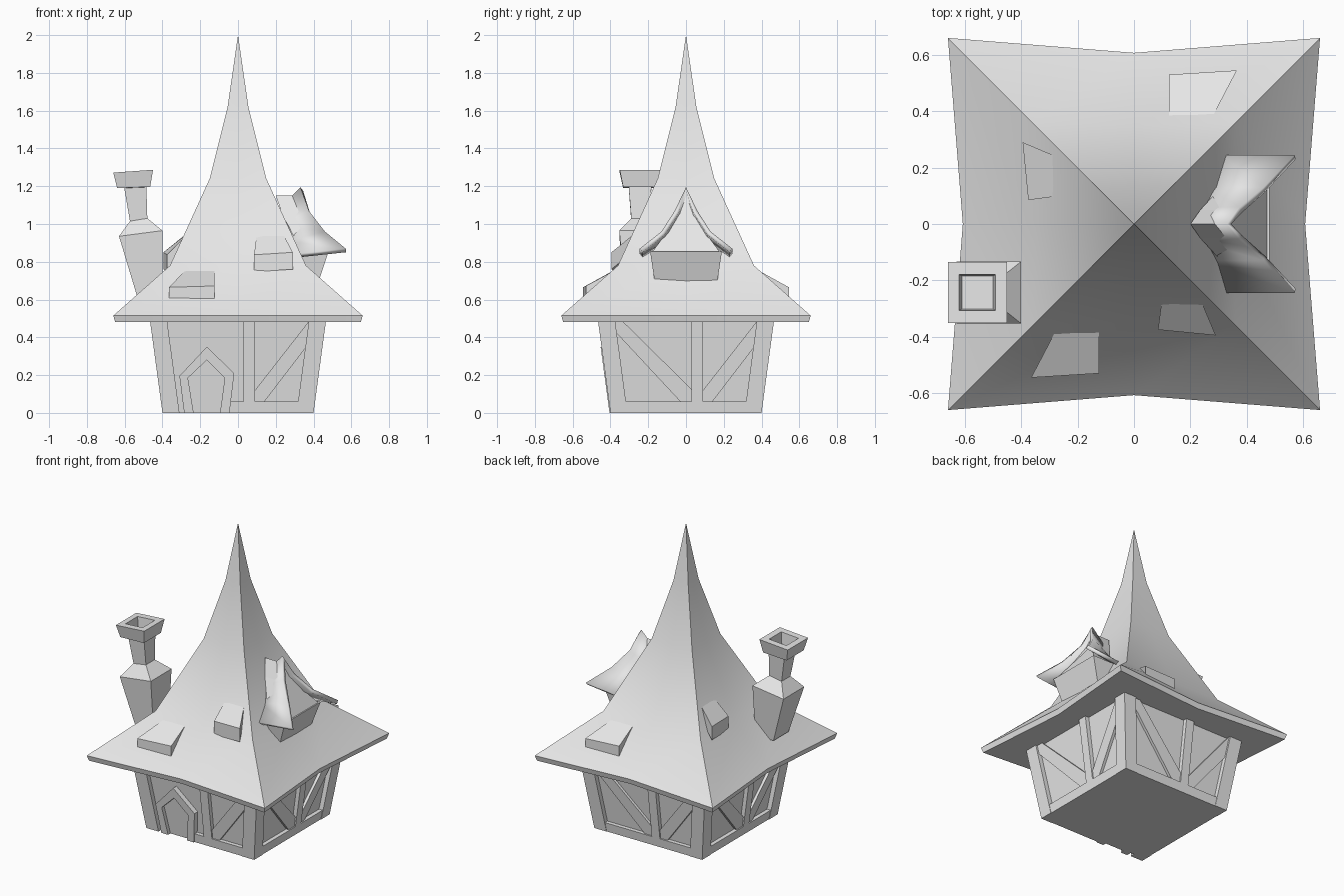
import bpy, bmesh, math
from mathutils import Matrix, Vector

if "Cube" in bpy.data.objects:
    bpy.data.objects.remove(bpy.data.objects["Cube"], do_unlink=True)

grey = bpy.data.materials.new("plain_grey")
grey.use_nodes = True
grey.diffuse_color = (0.8, 0.8, 0.8, 1)
grey.node_tree.nodes["Principled BSDF"].inputs["Base Color"].default_value = (0.8, 0.8, 0.8, 1)


def finish(name, bm, recalc=True):
    bmesh.ops.remove_doubles(bm, verts=bm.verts, dist=0.0005)
    if recalc:
        bmesh.ops.recalc_face_normals(bm, faces=bm.faces)
    mesh = bpy.data.meshes.new(name)
    bm.to_mesh(mesh)
    bm.free()
    mesh.materials.append(grey)
    ob = bpy.data.objects.new(name, mesh)
    bpy.context.collection.objects.link(ob)
    return ob


def loft(name, rings):
    """Skin equal-sized rings in order and cap both ends."""
    bm = bmesh.new()
    loops = [[bm.verts.new(p) for p in ring] for ring in rings]
    n = len(loops[0])
    for a, b in zip(loops, loops[1:]):
        for i in range(n):
            bm.faces.new((a[i], a[(i + 1) % n], b[(i + 1) % n], b[i]))
    bm.faces.new(loops[0])
    bm.faces.new(loops[-1])
    return finish(name, bm)


def smooth(ob, degrees=35):
    bpy.ops.object.select_all(action="DESELECT")
    ob.select_set(True)
    bpy.context.view_layer.objects.active = ob
    bpy.ops.object.shade_smooth_by_angle(angle=math.radians(degrees))


def rect(x0, x1, y0, y1, z0, z1):
    """Four-cornered ring, z0 on its low-x side and z1 on its high-x side."""
    return [(x0, y0, z0), (x1, y0, z1), (x1, y1, z1), (x0, y1, z0)]


def wall_plate(name, outline, side, depth, back=-0.06):
    """Extrude a (u, z) outline on one of the four leaning walls."""
    turn = Matrix.Rotation(side * math.pi / 2, 3, "Z")
    def at(d):
        return [turn @ Vector((u, -(0.40 + 0.135 * z + d), z)) for u, z in outline]
    return loft(name, [at(back), at(depth)])


# Main roof: flared square spire with eaves drawn in at mid-side
def roof_ring(h, z, mid):
    m = h * mid
    return [(h, h, z), (0, m, z), (-h, h, z), (-m, 0, z),
            (-h, -h, z), (0, -m, z), (h, -h, z), (m, 0, z)]

roof = loft("main_roof", [roof_ring(*r) for r in (
    (0.65, 0.48, 0.92), (0.66, 0.515, 0.92), (0.36, 0.78, 0.97),
    (0.15, 1.24, 1), (0.055, 1.62, 1), (0, 2, 1))])
smooth(roof)

# Leaning walls
loft("walls", [rect(-h, h, -h, h, z, z) for h, z in ((0.37, 0), (0.435, 0.485))])

# Timber frame on each side, numbered front, +x, back, -x
POST = [(0.03, 0.06), (0.09, 0.06), (0.09, 0.485), (0.03, 0.485)]
RIGHT_BRACE = [(0.09, 0.06), (0.14, 0.06), (0.37, 0.36), (0.39, 0.485), (0.375, 0.485), (0.09, 0.12)]
LEFT_BRACE = [(0.03, 0.06), (0.03, 0.125), (-0.335, 0.485), (-0.385, 0.485), (-0.375, 0.43), (-0.03, 0.06)]
for side, label in enumerate(("front", "left", "back", "right")):
    wall_plate(label + "_centre_post", POST, side, -0.003)
    wall_plate(label + "_rising_brace", RIGHT_BRACE, side, -0.012)
    start = -0.06
    if side:
        wall_plate(label + "_falling_brace", LEFT_BRACE, side, -0.012)
        start = -0.33
    wall_plate(label + "_sill", [(start, 0), (0.33, 0), (0.33, 0.06), (start, 0.06)], side, -0.003)

    # Corner post
    turn = Matrix.Rotation(side * math.pi / 2, 3, "Z")
    loft(label + "_corner_post", [[turn @ Vector(p) for p in rect(a, b, -b, -a, z, z)]
                                  for a, b, z in ((0.31, 0.40, 0), (0.375, 0.4655, 0.485))])

# Door and its pointed frame
inner = [(-0.235, 0), (-0.265, 0.185), (-0.165, 0.28), (-0.07, 0.185), (-0.095, 0)]
outer = [(-0.285, 0), (-0.31, 0.195), (-0.165, 0.35), (-0.02, 0.21), (-0.045, 0)]
wall_plate("door", inner, 0, -0.02)
for i, (a, b) in enumerate(zip(range(4), range(1, 5))):
    wall_plate(f"door_frame_{i + 1}", [inner[a], outer[a], outer[b], inner[b]], 0, 0.005)

# Wedge-shaped roof hatches, sunk into the roof slope
wide = [(-0.26, -0.345, 0.775), (-0.125, -0.34, 0.775), (-0.125, -0.53, 0.672), (-0.365, -0.545, 0.665)]
narrow = [(0.10, -0.26, 0.955), (0.235, -0.265, 0.955), (0.29, -0.395, 0.85), (0.085, -0.375, 0.837)]

def hatch(name, top, place):
    spots = [Vector(place(*p)) for p in top]
    loft(name, [spots, [p - Vector((0, 0, 0.09)) for p in spots]])

hatch("front_wide_hatch", wide, lambda x, y, z: (x, y, z))
hatch("back_wide_hatch", wide, lambda x, y, z: (-x, -y, z))
hatch("front_narrow_hatch", narrow, lambda x, y, z: (x, y, z))
hatch("side_narrow_hatch", narrow, lambda x, y, z: (y, x, z))

# Dormer roof: curved gable, rows of y, front x, front z, back x, back z
half = [(0, 0.33, 1.195, 0.20, 1.06), (0.06, 0.375, 1.07, 0.22, 0.99),
        (0.13, 0.46, 0.96, 0.26, 0.91), (0.245, 0.57, 0.87, 0.31, 0.842)]
rows = [(-r[0],) + r[1:] for r in reversed(half[1:])] + half
bm = bmesh.new()
front = [bm.verts.new((xf, y, zf)) for y, xf, zf, xb, zb in rows]
back = [bm.verts.new((xb, y, zb)) for y, xf, zf, xb, zb in rows]
for i in range(len(rows) - 1):
    bm.faces.new((front[i], front[i + 1], back[i + 1], back[i]))
dormer_roof = finish("dormer_roof", bm, recalc=False)
smooth(dormer_roof)
solid = dormer_roof.modifiers.new("thickness", "SOLIDIFY")
solid.thickness = 0.025
solid.offset = -1

# Dormer bay and the leaning gable above it
loft("dormer_bay", [
    [(0.25, -w, z), (x, -w, z), (x, w, z), (0.25, w, z)]
    for w, x, z in ((0.165, 0.425, 0.69), (0.19, 0.48, 0.855))])
gable_half = [(0.18, 0.475, 0.85), (0.11, 0.41, 0.945), (0.05, 0.355, 1.05)]
gable = gable_half + [(0, 0.32, 1.15)] + [(-y, x, z) for y, x, z in reversed(gable_half)]
loft("dormer_gable", [[(x - d, y, z) for y, x, z in gable] for d in (0, 0.12)])

# Crooked chimney: base, shoulder, shaft, cap and flue
stack = [(-0.535, -0.40, 0.08, 0.62, 0.62), (-0.63, -0.40, 0.11, 0.935, 0.965),
         (-0.572, -0.48, 0.047, 1.015, 1.03), (-0.602, -0.485, 0.06, 1.19, 1.195),
         (-0.64, -0.465, 0.09, 1.19, 1.197), (-0.66, -0.45, 0.108, 1.272, 1.287),
         (-0.62, -0.492, 0.064, 1.275, 1.284), (-0.61, -0.50, 0.058, 1.20, 1.205)]
loft("chimney", [rect(x0, x1, -0.243 - h, -0.243 + h, z0, z1) for x0, x1, h, z0, z1 in stack])
